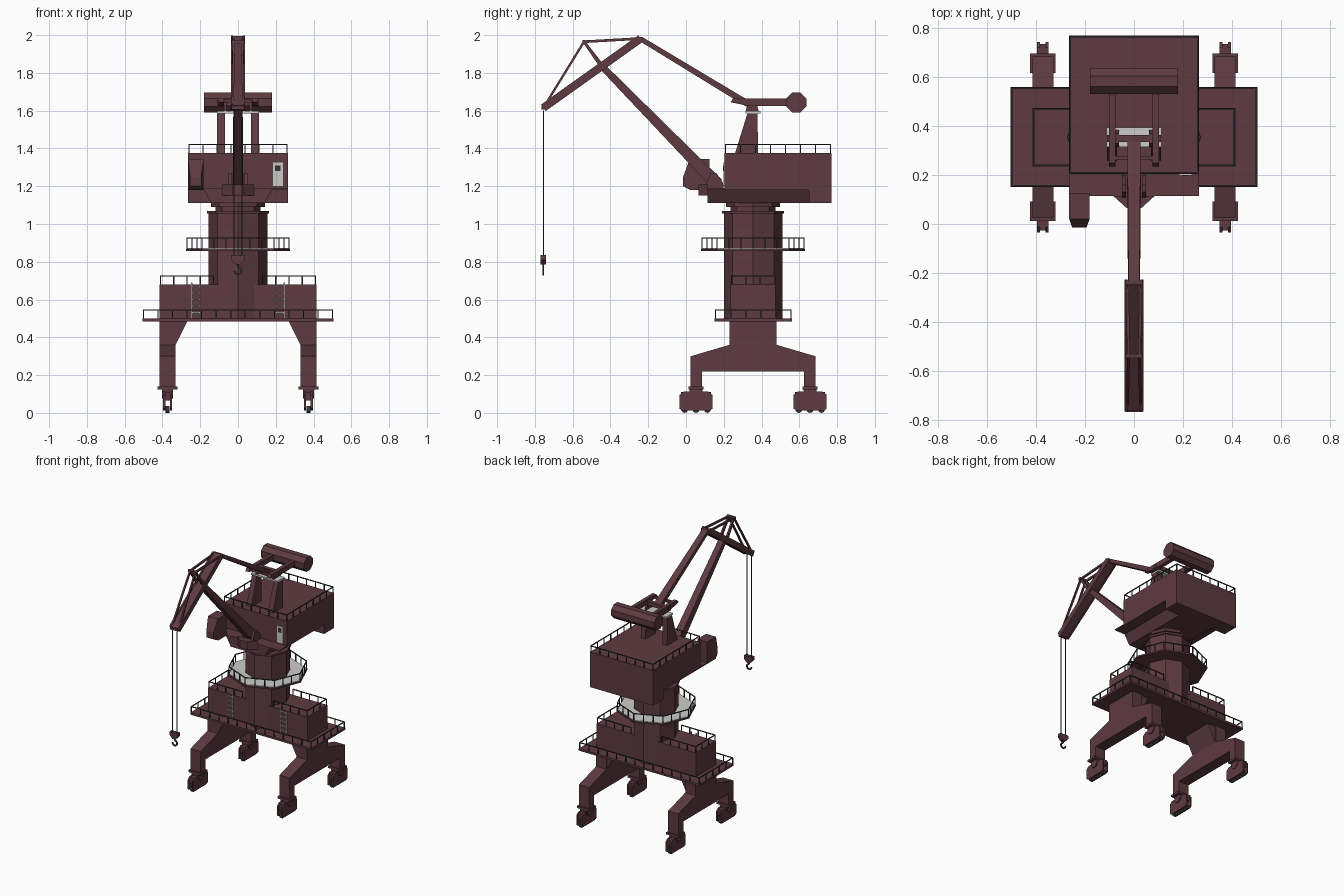
import bpy, bmesh, math
from mathutils import Vector as V

if "Cube" in bpy.data.objects:
    bpy.data.objects.remove(bpy.data.objects["Cube"])

def material(name, c):
    m = bpy.data.materials.new(name)
    m.diffuse_color = (*c, 1)
    m.use_nodes = True
    m.node_tree.nodes["Principled BSDF"].inputs["Base Color"].default_value = m.diffuse_color
    return m

RED = material("maroon_paint", (0.11, 0.043, 0.052))
DARK = material("dark_steel", (0.04, 0.035, 0.04))
CY = 0.355  # slewing axis in y

def finish(name, bm, mat):
    bmesh.ops.recalc_face_normals(bm, faces=bm.faces)
    me = bpy.data.meshes.new(name)
    bm.to_mesh(me)
    bm.free()
    ob = bpy.data.objects.new(name, me)
    bpy.context.collection.objects.link(ob)
    if mat:
        me.materials.append(mat)
    return ob

def loft(bm, a, b):
    """Solid between two matching rings of points."""
    a, b = [bm.verts.new(p) for p in a], [bm.verts.new(p) for p in b]
    bm.faces.new(a)
    bm.faces.new(b)
    for i in range(len(a)):
        j = (i + 1) % len(a)
        bm.faces.new((a[i], a[j], b[j], b[i]))

def prism(name, pts, axis, lo, hi, mat=RED):
    """Profile (in the two other axes, in xyz order) extruded along an axis."""
    def ring(t):
        return [V(p[:axis] + (t,) + p[axis:]) for p in pts]
    bm = bmesh.new()
    loft(bm, ring(lo), ring(hi))
    return finish(name, bm, mat)

def box(name, x0, x1, y0, y1, z0, z1, mat=RED):
    return prism(name, [(x0, y0), (x1, y0), (x1, y1), (x0, y1)], 2, z0, z1, mat)

def octagon(name, r, z0, z1, mat=RED):
    return prism(name, [(r * math.cos(k * math.pi / 4), CY + r * math.sin(k * math.pi / 4))
                        for k in range(8)], 2, z0, z1, mat)

def add_beam(bm, p, q, w, h, w2=None, h2=None):
    p, q = V(p), V(q)
    d = (q - p).normalized()
    side = V((1, 0, 0)) if abs(d.x) < 0.5 else V((0, 1, 0))
    side = (side - d * side.dot(d)).normalized()
    up = d.cross(side)
    def ring(c, w, h):
        return [c + side * w / 2 * s + up * h / 2 * t for s, t in ((-1, -1), (1, -1), (1, 1), (-1, 1))]
    loft(bm, ring(p, w, h), ring(q, w2 or w, h2 or h))

def beams(name, items, mat=RED):
    bm = bmesh.new()
    for it in items:
        add_beam(bm, *it)
    return finish(name, bm, mat)

def railing(name, pts, z, h=0.045, closed=True, step=0.075):
    items, t = [], 0.006
    pts = [V((x, y, z)) for x, y in pts]
    up = V((0, 0, h))
    for a, b in zip(pts, pts[1:] + pts[:1] if closed else pts[1:]):
        n = max(1, round((b - a).length / step))
        items.append((a + up, b + up, t, t))
        for i in range(n + 1):
            p = a.lerp(b, i / n)
            items.append((p, p + up, t, t))
    return beams(name, items, DARK)

def rect(x0, x1, y0, y1):
    return [(x0, y0), (x1, y0), (x1, y1), (x0, y1)]

# Portal legs, feet and bogies
half = [(0.085, 0.22), (0.085, 0.14), (0.025, 0.14), (0.025, 0.30), (0.23, 0.36), (0.23, 0.49)]
leg = half + [(2 * CY - y, z) for y, z in reversed(half)]
for s, side in ((-1, "left"), (1, "right")):
    prism(side + "_portal_leg", leg, 0, s * 0.33, s * 0.415)
    prism(side + "_leg_gusset", [(s * 0.33, 0.36), (s * 0.265, 0.49), (s * 0.33, 0.49)], 1, 0.23, 0.47)
    for y, end in ((0.053, "front"), (2 * CY - 0.053, "rear")):
        n, x = f"{side}_{end}_", s * 0.373
        box(n + "foot_flange", x - 0.052, x + 0.052, y - 0.04, y + 0.04, 0.125, 0.14)
        prism(n + "bogie_pivot", [(y - 0.035, 0.125), (y + 0.035, 0.125), (y + 0.03, 0.095),
                                  (y + 0.012, 0.075), (y - 0.012, 0.075), (y - 0.03, 0.095)],
              0, x - 0.03, x + 0.03)
        frame = [(-0.088, 0.022), (-0.088, 0.095), (-0.065, 0.113), (0.065, 0.113), (0.088, 0.095),
                 (0.088, 0.022), (0.07, 0.012), (-0.07, 0.012)]
        for t in (-1, 1):
            prism(n + "bogie_plate", [(y + a, b) for a, b in frame], 0, x + t * 0.012, x + t * 0.023)
        box(n + "bogie_core", x - 0.012, x + 0.012, y - 0.08, y + 0.08, 0.065, 0.11)
        for k in (-1, 0, 1):
            prism(n + "wheel", [(y + k * 0.06 + 0.018 * math.cos(i * math.pi / 6),
                                 0.018 + 0.018 * math.sin(i * math.pi / 6)) for i in range(12)],
                  0, x - 0.01, x + 0.01, DARK)

# Portal deck, machinery block and column
box("portal_deck", -0.505, 0.505, 0.152, 0.56, 0.485, 0.50)
railing("deck_railing", rect(-0.5, 0.5, 0.157, 0.555), 0.5)
box("portal_block", -0.415, 0.415, 0.235, 0.475, 0.5, 0.68)
for s in (-1, 1):
    railing("block_railing", [(s * 0.13, 0.24), (s * 0.41, 0.24), (s * 0.41, 0.47), (s * 0.13, 0.47)],
            0.68, closed=False)
    x = s * 0.223
    ladder = [((x + t * 0.022, 0.225, 0.5), (x + t * 0.022, 0.225, 0.69), 0.007, 0.007) for t in (-1, 1)]
    ladder += [((x - 0.022, 0.225, 0.53 + k * 0.035), (x + 0.022, 0.225, 0.53 + k * 0.035), 0.006, 0.006)
               for k in range(5)]
    beams("access_ladder", ladder, None)
octagon("column", 0.155, 0.5, 1.06)
octagon("ring_platform", 0.275, 0.857, 0.868)
octagon("ring_platform_floor", 0.268, 0.868, 0.872, None)
railing("ring_railing", [(0.27 * math.cos(k * math.pi / 4), CY + 0.27 * math.sin(k * math.pi / 4))
                         for k in range(8)], 0.868, 0.057, step=0.07)
octagon("column_flange", 0.165, 1.055, 1.07)
octagon("slewing_ring", 0.12, 1.07, 1.095)
octagon("slewing_flange", 0.142, 1.09, 1.112)

# Slewing house with trapezoid underframe
box("house_body", -0.265, 0.265, 0.205, 0.77, 1.18, 1.375)
box("house_tail", -0.265, 0.265, 0.65, 0.77, 1.11, 1.18)
prism("house_underframe", [(-0.18, 1.18), (0.18, 1.18), (0.14, 1.11), (-0.14, 1.11)], 1, 0.115, 0.65)
box("front_walkway", -0.265, 0.265, 0.115, 0.205, 1.18, 1.19)
railing("roof_railing", rect(-0.26, 0.26, 0.21, 0.765), 1.375)
box("house_door", 0.185, 0.238, 0.199, 0.205, 1.2, 1.325, None)
box("door_window", 0.197, 0.226, 0.196, 0.2, 1.28, 1.31, DARK)

# Operator cab with sloping nose
cab = prism("operator_cab", [(0.02, 1.345), (0.125, 1.345), (0.125, 1.18), (0.025, 1.18),
                             (-0.015, 1.2), (-0.015, 1.25)], 0, -0.265, -0.182)
for v in cab.data.vertices:
    if v.co.y < 0:
        v.co.x += 0.012 if v.co.x < -0.22 else -0.012

# Top tower and counterweight lever
for s in (-1, 1):
    prism("tower_leg", [(0.26, 1.375), (0.382, 1.375), (0.378, 1.585), (0.325, 1.585)], 0, s * 0.07, s * 0.11)
    prism("tower_bearing", [(0.315, 1.597), (0.385, 1.597), (0.37, 1.65), (0.33, 1.65)], 0, s * 0.062, s * 0.075)
    prism("lever_arm", [(0.235, 1.645), (0.25, 1.665), (0.56, 1.665), (0.56, 1.625), (0.33, 1.625)],
          0, s * 0.075, s * 0.103)
box("tower_top_plate", -0.112, 0.112, 0.315, 0.395, 1.585, 1.597, None)
beams("lever_shafts", [((-0.11, 0.35, 1.64), (0.11, 0.35, 1.64), 0.03, 0.03),
                       ((-0.1, 0.27, 1.65), (0.1, 0.27, 1.65), 0.018, 0.018)])
prism("counterweight", [(0.584 + 0.057 * math.cos((k + 0.5) * math.pi / 4),
                         1.643 + 0.057 * math.sin((k + 0.5) * math.pi / 4)) for k in range(8)],
      0, -0.18, 0.18)

# Boom, its foot, and the luffing tie
prism("boom_foot_nose", [(-0.085, 0.115), (-0.03, 0.065), (0.03, 0.065), (0.085, 0.115)], 2, 1.15, 1.21)
for s in (-1, 1):
    prism("boom_bracket", [(0.1, 1.19), (0.2, 1.19), (0.195, 1.22), (0.16, 1.27), (0.13, 1.27)],
          0, s * 0.032, s * 0.05)
beams("main_boom", [((0, 0.165, 1.21), (0, 0.03, 1.35), 0.056, 0.07, 0.054, 0.06),
                    ((0, 0.03, 1.35), (0, -0.445, 1.835), 0.054, 0.06, 0.045, 0.035)])
beams("luffing_tie", [((0, 0.33, 1.635), (0, -0.24, 1.98), 0.054, 0.034, 0.045, 0.026)])

# Jib with its stays
tip, apex, tail = (-0.755, 1.615), (-0.54, 1.965), (-0.24, 1.982)
beams("jib", [((0, *tip), (0, *tail), 0.054, 0.032)])
for s in (-1, 1):
    beams("jib_side_plate", [((s * 0.032, *tip), (s * 0.032, *tail), 0.012, 0.042)])
    beams("jib_stay", [((s * 0.028, *tip), (s * 0.022, *apex), 0.012, 0.012),
                       ((s * 0.022, *apex), (s * 0.028, *tail), 0.012, 0.014),
                       ((s * 0.026, -0.445, 1.835), (s * 0.022, *apex), 0.014, 0.024, 0.014, 0.014)])
beams("jib_cross_pins", [((-0.035, *p), (0.035, *p), 0.018, 0.018) for p in (tip, apex, tail)])

# Hoist ropes, hook block and hook
beams("hoist_ropes", [((s * 0.02, -0.755, 1.6), (s * 0.02, -0.755, 0.82), 0.005, 0.005) for s in (-1, 1)], DARK)
prism("hook_block", [(-0.035, 0.835), (0.035, 0.835), (0.035, 0.81), (0.012, 0.785), (-0.012, 0.785),
                     (-0.035, 0.81)], 1, -0.769, -0.741)
arc = [(0, 0.79), (0, 0.772)] + [(0.02 * math.cos(a), 0.752 + 0.02 * math.sin(a))
                                 for a in (math.radians(60 - 40 * i) for i in range(7))]
beams("hook", [((a[0], -0.755, a[1]), (b[0], -0.755, b[1]), 0.009, 0.009) for a, b in zip(arc, arc[1:])], DARK)
